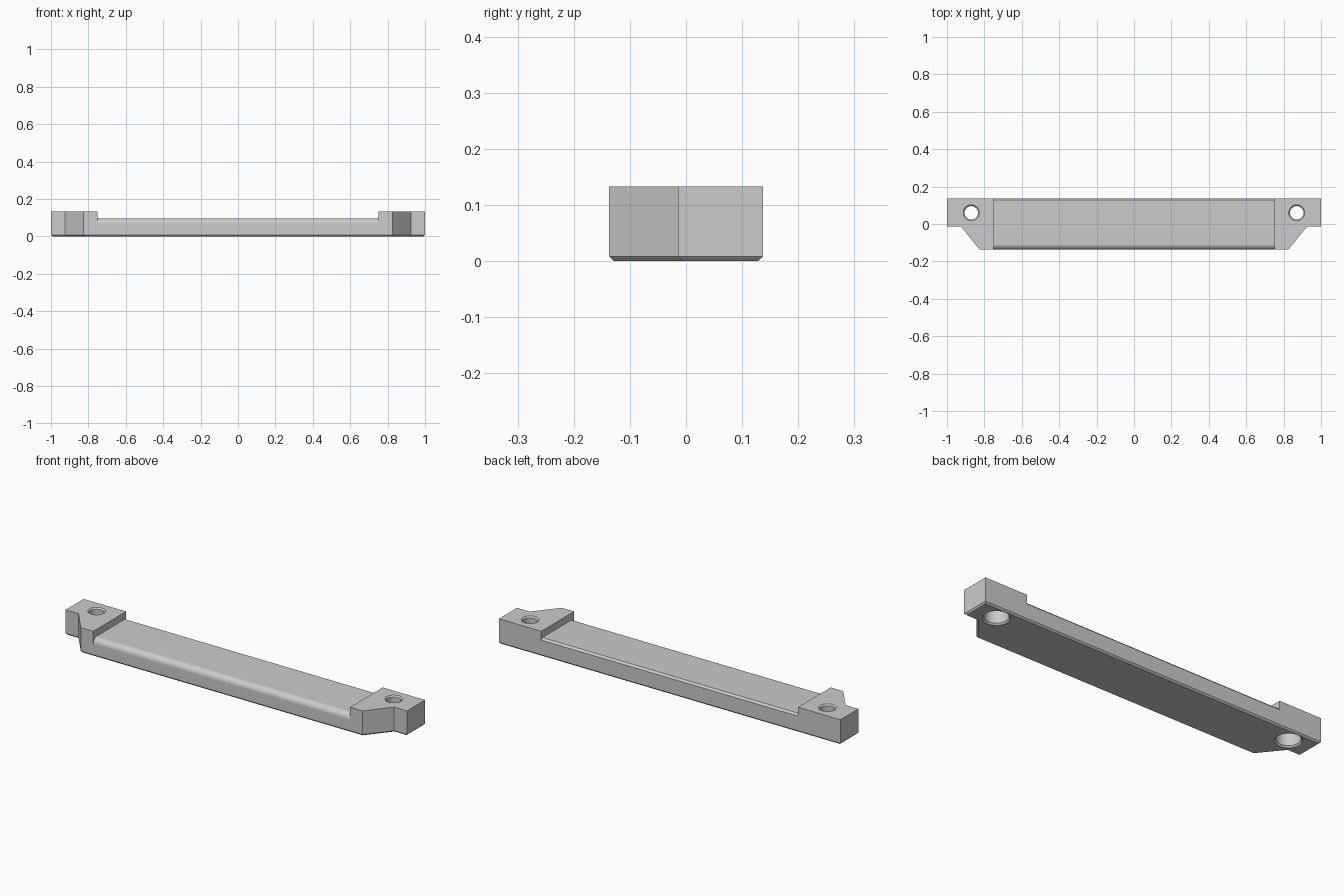
import bpy, bmesh
from math import sin, cos, pi, radians

cube = bpy.data.objects.get("Cube")
if cube:
    bpy.data.objects.remove(cube)

HALF_DEPTH, HEIGHT, CHAMFER = 0.137, 0.133, 0.008
CHANNEL_X, CHANNEL_Z, FILLET = 0.752, 0.096, 0.03
HOLE_X, HOLE_Y = 0.87, 0.06

gray = bpy.data.materials.new("plain gray")
gray.use_nodes = True
gray.diffuse_color = (0.6, 0.6, 0.6, 1)
gray.node_tree.nodes["Principled BSDF"].inputs["Base Color"].default_value = (0.6, 0.6, 0.6, 1)


def make_object(name, bm):
    bmesh.ops.recalc_face_normals(bm, faces=bm.faces[:])
    mesh = bpy.data.meshes.new(name)
    bm.to_mesh(mesh)
    bm.free()
    mesh.materials.append(gray)
    obj = bpy.data.objects.new(name, mesh)
    bpy.context.collection.objects.link(obj)
    return obj


def prism(points, direction):
    """Extrude a closed outline of 3D points along a direction."""
    bm = bmesh.new()
    face = bm.faces.new([bm.verts.new(p) for p in points])
    new = bmesh.ops.extrude_face_region(bm, geom=[face])["geom"]
    verts = [v for v in new if isinstance(v, bmesh.types.BMVert)]
    bmesh.ops.translate(bm, verts=verts, vec=direction)
    return bm


def lathe(profile, x, y, sides=64):
    """Solid of revolution from (radius, height) pairs."""
    bm = bmesh.new()
    rings = [[bm.verts.new((x + r * cos(2 * pi * i / sides), y + r * sin(2 * pi * i / sides), z))
              for i in range(sides)] for r, z in profile]
    for a, b in zip(rings, rings[1:]):
        for i in range(sides):
            j = (i + 1) % sides
            bm.faces.new((a[i], a[j], b[j], b[i]))
    bm.faces.new(rings[0])
    bm.faces.new(rings[-1])
    return bm


# Bar body with mounting ears, chamfered around the underside
right = [(0.825, -HALF_DEPTH), (0.925, -0.014), (1, -0.014), (1, HALF_DEPTH)]
outline = right + [(-x, y) for x, y in reversed(right)]
bm = prism([(x, y, 0) for x, y in outline], (0, 0, HEIGHT))
bottom = [e for e in bm.edges if all(v.co.z < 0.001 for v in e.verts)]
bmesh.ops.bevel(bm, geom=bottom, offset=CHAMFER, segments=1, affect='EDGES')
body = make_object("mounting_bar", bm)

# Lowered middle: rounded front edge, small chamfer at the back
fillet = [(-HALF_DEPTH + FILLET * (1 - cos(a)), CHANNEL_Z - FILLET * (1 - sin(a)))
          for a in (pi / 2 * i / 20 for i in range(21))]
section = ([(-0.2, 0.2), (-0.2, CHANNEL_Z - FILLET)] + fillet +
           [(HALF_DEPTH - 0.01, CHANNEL_Z), (HALF_DEPTH, CHANNEL_Z - 0.01),
            (0.2, CHANNEL_Z - 0.01), (0.2, 0.2)])
cutters = [make_object("channel_cutter",
                       prism([(-CHANNEL_X, y, z) for y, z in section], (2 * CHANNEL_X, 0, 0)))]

# Screw holes with a wide bore below and chamfered rims
hole = [(0.076, -0.01), (0.058, 0.008), (0.058, 0.09), (0.036, 0.09),
        (0.036, HEIGHT - 0.007), (0.053, HEIGHT + 0.01)]
for side, name in ((-1, "right_hole_cutter"), (1, "left_hole_cutter")):
    cutters.append(make_object(name, lathe(hole, side * HOLE_X, HOLE_Y)))

# Cut, then drop the helpers
bpy.ops.object.select_all(action='DESELECT')
body.select_set(True)
bpy.context.view_layer.objects.active = body
for cutter in cutters:
    cutter.hide_render = True
    mod = body.modifiers.new("cut", 'BOOLEAN')
    mod.operation, mod.solver, mod.object = 'DIFFERENCE', 'EXACT', cutter
    bpy.ops.object.modifier_apply(modifier=mod.name)
    bpy.data.objects.remove(cutter)

bpy.ops.object.shade_smooth_by_angle(angle=radians(30))
